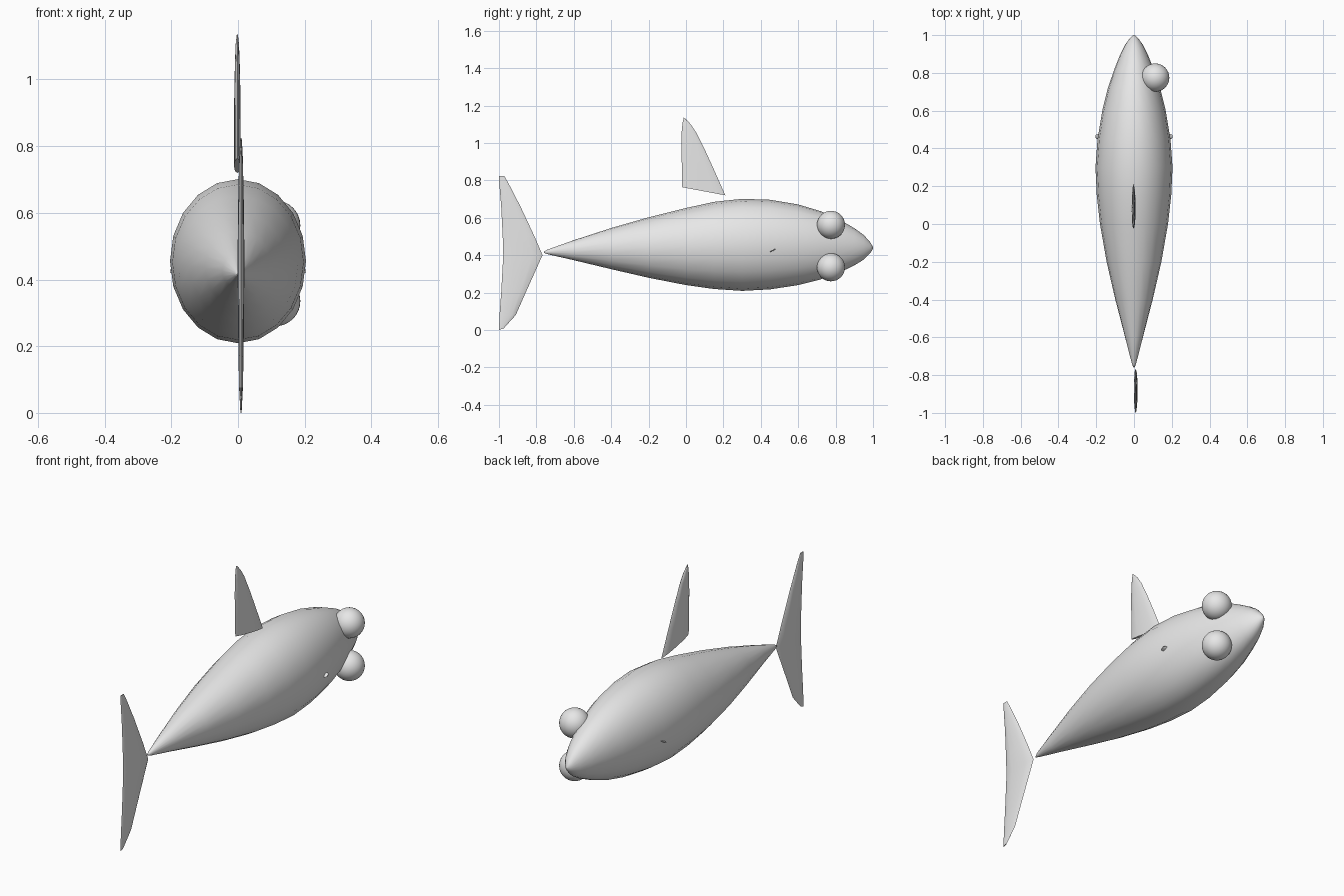
import bpy, bmesh, math
from mathutils import Vector

if "Cube" in bpy.data.objects:
    bpy.data.objects.remove(bpy.data.objects["Cube"])

grey = bpy.data.materials.new("plain_grey")
grey.diffuse_color = (0.8, 0.8, 0.8, 1)
grey.use_nodes = True
grey.node_tree.nodes["Principled BSDF"].inputs["Base Color"].default_value = grey.diffuse_color


def finish(bm, name, angle=40):
    bmesh.ops.recalc_face_normals(bm, faces=bm.faces)
    me = bpy.data.meshes.new(name)
    bm.to_mesh(me)
    bm.free()
    me.materials.append(grey)
    ob = bpy.data.objects.new(name, me)
    bpy.context.collection.objects.link(ob)
    bpy.ops.object.select_all(action='DESELECT')
    ob.select_set(True)
    bpy.context.view_layer.objects.active = ob
    bpy.ops.object.shade_smooth_by_angle(angle=math.radians(angle))
    return ob


def loft(name, sections, sides, angle=40):
    """Skin elliptical rings, each given as (centre, half axis u, half axis v)."""
    bm = bmesh.new()
    rings = []
    for c, u, v in sections:
        ring = []
        for i in range(sides):
            a = 2 * math.pi * i / sides
            ring.append(bm.verts.new(Vector(c) + Vector(u) * math.cos(a) + Vector(v) * math.sin(a)))
        rings.append(ring)
    for r, s in zip(rings, rings[1:]):
        for i in range(sides):
            j = (i + 1) % sides
            bm.faces.new((r[i], r[j], s[j], s[i]))
    bm.faces.new(rings[0])
    bm.faces.new(rings[-1])
    return finish(bm, name, angle)


def fin(name, x, rows):
    """Thin upright fin; rows are (rear y, rear z, front y, front z, half thickness)."""
    sections = []
    for y0, z0, y1, z1, t in rows:
        sections.append(((x, (y0 + y1) / 2, (z0 + z1) / 2),
                         (0, (y1 - y0) / 2, (z1 - z0) / 2), (t, 0, 0)))
    return loft(name, sections, 12)


# Body: (y, half width, bottom z, top z), tail end to nose
body = [(-0.76, 0.003, 0.412, 0.418), (-0.74, 0.011, 0.405, 0.430),
        (-0.6, 0.047, 0.373, 0.480), (-0.4, 0.099, 0.325, 0.545),
        (-0.2, 0.145, 0.279, 0.602), (0.0, 0.180, 0.240, 0.652),
        (0.15, 0.197, 0.219, 0.685), (0.3, 0.204, 0.209, 0.701),
        (0.45, 0.193, 0.217, 0.696), (0.6, 0.168, 0.240, 0.671),
        (0.72, 0.138, 0.270, 0.635), (0.82, 0.104, 0.307, 0.591),
        (0.9, 0.072, 0.345, 0.544), (0.95, 0.046, 0.376, 0.508),
        (0.985, 0.021, 0.411, 0.469), (1.0, 0.004, 0.434, 0.444)]
loft("body", [((0, y, (b + t) / 2), (w, 0, 0), (0, 0, (t - b) / 2))
              for y, w, b, t in body], 20, 60)

# Dorsal fin, floating just above the back
fin("dorsal_fin", -0.002, [(-0.02, 0.763, 0.21, 0.72, 0.010),
                           (-0.022, 0.87, 0.155, 0.845, 0.010),
                           (-0.025, 0.98, 0.10, 0.965, 0.009),
                           (-0.023, 1.06, 0.055, 1.055, 0.007),
                           (-0.018, 1.11, 0.025, 1.10, 0.005),
                           (-0.012, 1.135, -0.004, 1.13, 0.002)])

# Tail fin
fin("tail_fin", 0.009, [(-1.0, 0.0, -0.975, 0.008, 0.002),
                        (-0.997, 0.08, -0.91, 0.08, 0.006),
                        (-0.988, 0.2, -0.857, 0.2, 0.008),
                        (-0.977, 0.4, -0.767, 0.4, 0.010),
                        (-0.98, 0.5, -0.81, 0.5, 0.010),
                        (-0.988, 0.66, -0.885, 0.66, 0.008),
                        (-0.998, 0.78, -0.947, 0.78, 0.005),
                        (-1.0, 0.824, -0.972, 0.824, 0.002)])

# Eyes, both on the right side
for name, z in (("upper_eye", 0.562), ("lower_eye", 0.335)):
    bm = bmesh.new()
    bmesh.ops.create_uvsphere(bm, u_segments=32, v_segments=16, radius=0.075)
    bmesh.ops.translate(bm, verts=bm.verts, vec=(0.112, 0.775, z))
    finish(bm, name)

# Side fin tips, barely breaking the skin on each side
for name, s in (("right_fin_tip", 1), ("left_fin_tip", -1)):
    loft(name, [((s * x, 0.463, 0.425), (0, 0.013 * k, 0.006 * k), (0, -0.001, 0.003))
                for x, k in ((0.15, 1.6), (0.198, 1), (0.204, 0.5))], 8)
